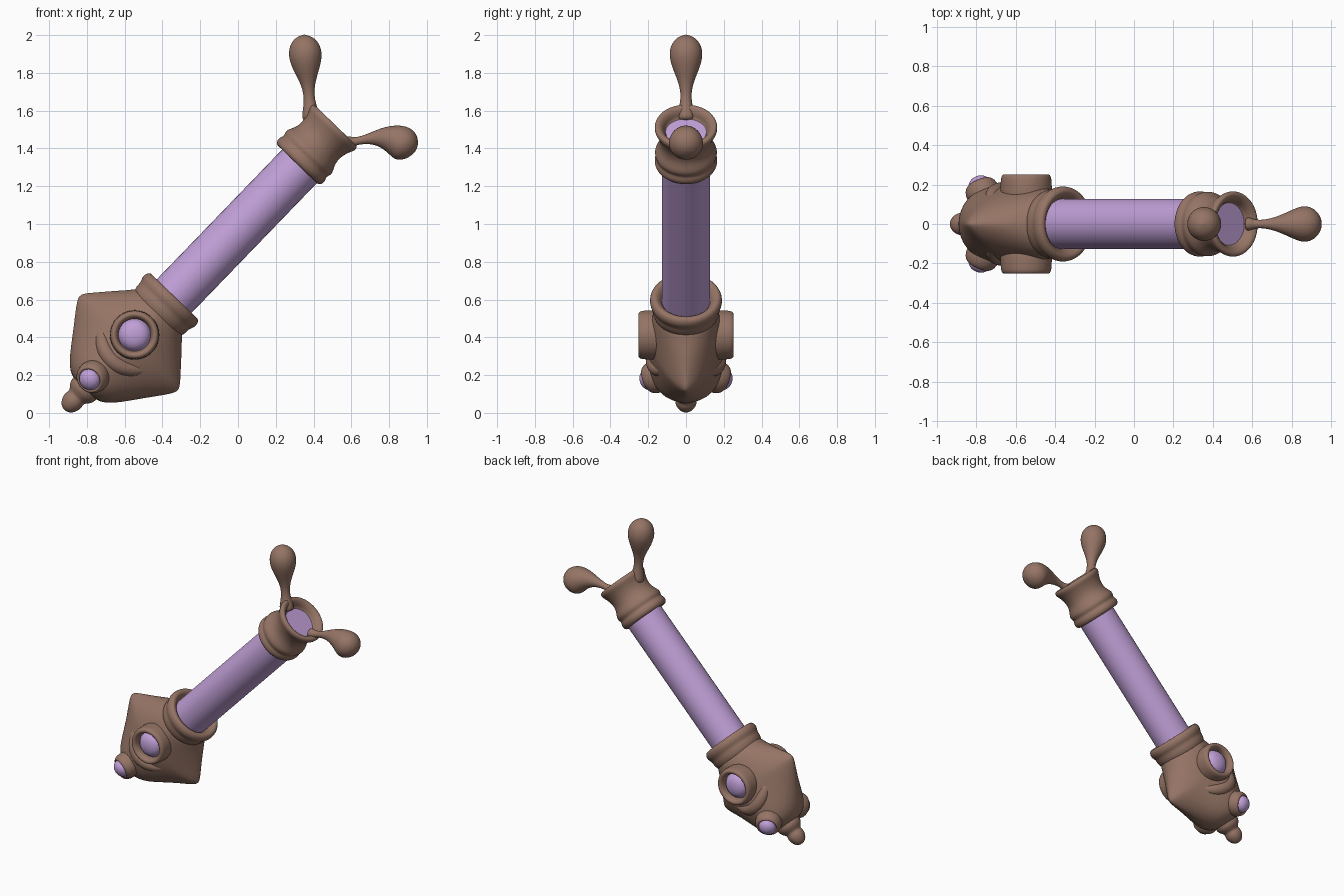
import bpy, bmesh, math
from mathutils import Matrix, Vector

cube = bpy.data.objects.get("Cube")
if cube:
    bpy.data.objects.remove(cube, do_unlink=True)


def make_material(name, rgb):
    m = bpy.data.materials.new(name)
    m.use_nodes = True
    m.diffuse_color = (*rgb, 1)
    m.node_tree.nodes["Principled BSDF"].inputs["Base Color"].default_value = (*rgb, 1)
    return m


BROWN = make_material("warm brown", (0.30, 0.175, 0.13))
LILAC = make_material("soft lilac", (0.53, 0.35, 0.68))

# Tilted frame: local z runs up the handle, local y stays sideways
FRAME = Matrix.Translation((-0.341, 0, 0.615)) @ Matrix.Rotation(math.radians(44), 4, "Y")


def skin(name, rings, mat, matrix, levels=2):
    """Bridge equal-sized rings into a closed smooth surface."""
    bm = bmesh.new()
    loops = [[bm.verts.new(p) for p in ring] for ring in rings]
    n = len(loops[0])
    for low, high in zip(loops, loops[1:]):
        for i in range(n):
            j = (i + 1) % n
            bm.faces.new((low[i], low[j], high[j], high[i]))
    bm.faces.new(loops[0][::-1])
    bm.faces.new(loops[-1])
    bmesh.ops.recalc_face_normals(bm, faces=bm.faces)
    for f in bm.faces:
        f.smooth = len(f.verts) == 4 or levels > 0
    mesh = bpy.data.meshes.new(name)
    bm.to_mesh(mesh)
    bm.free()
    mesh.materials.append(mat)
    obj = bpy.data.objects.new(name, mesh)
    obj.matrix_world = matrix
    bpy.context.collection.objects.link(obj)
    if levels:
        sub = obj.modifiers.new("smooth", "SUBSURF")
        sub.levels = sub.render_levels = levels
    return obj


def oval(a, b, z, power=2, n=32):
    """Superellipse ring; a low power gives pointed corners."""
    ring = []
    for i in range(n):
        t = math.tau * i / n
        c, s = math.cos(t), math.sin(t)
        ring.append((math.copysign(a * abs(c) ** (2 / power), c),
                     math.copysign(b * abs(s) ** (2 / power), s), z))
    return ring


def lathe(name, profile, mat, matrix=FRAME, levels=2):
    return skin(name, [oval(r, r, z) for r, z in profile], mat, matrix, levels)


def tapered_tube(name, path, mat, matrix=Matrix.Identity(4), n=16):
    """Round tube through (x, y, z, radius) points."""
    pts = [Vector(p[:3]) for p in path]
    rings = []
    for i, p in enumerate(pts):
        tangent = pts[min(i + 1, len(pts) - 1)] - pts[max(i - 1, 0)]
        q = tangent.to_track_quat("Z", "Y")
        rings.append([p + q @ Vector(v) for v in oval(path[i][3], path[i][3], 0, n=n)])
    return skin(name, rings, mat, matrix)


# Handle with a stepped core that shows inside the top cup
grip = lathe("grip", [(0.004, -0.06), (0.128, -0.06), (0.128, 1.0), (0.113, 1.0),
                      (0.113, 1.2), (0.004, 1.2)], LILAC, levels=0)
bpy.context.view_layer.objects.active = grip
grip.select_set(True)
bpy.ops.object.shade_smooth_by_angle()

# Top cup: double ring, waist and flared rim
lathe("top_cup", [(0.122, 0.965), (0.15, 0.955), (0.167, 0.975), (0.167, 1.0),
                  (0.155, 1.018), (0.167, 1.04), (0.162, 1.065), (0.141, 1.1),
                  (0.138, 1.15), (0.155, 1.2), (0.17, 1.225), (0.162, 1.252),
                  (0.135, 1.247), (0.115, 1.22), (0.11, 1.18)],
      BROWN, FRAME @ Matrix.Translation((-0.015, 0, 0)))

# Teardrop prongs on the rim
tapered_tube("upper_prong", [(x, 0, z, r) for x, z, r in [
    (0.39, 1.54, 0.06), (0.382, 1.61, 0.038), (0.376, 1.68, 0.026), (0.37, 1.75, 0.04),
    (0.362, 1.82, 0.072), (0.357, 1.89, 0.093), (0.352, 1.95, 0.082),
    (0.35, 1.99, 0.048), (0.35, 2.003, 0.005)]], BROWN)
tapered_tube("side_prong", [(x, 0, z, r) for x, z, r in [
    (0.56, 1.43, 0.045), (0.61, 1.435, 0.023), (0.65, 1.443, 0.02), (0.71, 1.455, 0.032),
    (0.77, 1.458, 0.058), (0.83, 1.446, 0.086), (0.875, 1.424, 0.097),
    (0.912, 1.402, 0.076), (0.933, 1.388, 0.04), (0.938, 1.384, 0.005)]], BROWN)

# Lower collar that holds the handle
lathe("lower_collar", [(0.122, -0.06), (0.132, -0.015), (0.165, 0.012), (0.19, -0.005),
                       (0.194, -0.04), (0.178, -0.065), (0.181, -0.09),
                       (0.172, -0.125), (0.15, -0.15)], BROWN)

# Pommel body: wide pointed corners front to back, rounder at both ends
sections = [(0.155, 0.155, -0.08, 2), (0.19, 0.175, -0.135, 1.8), (0.235, 0.185, -0.18, 1.6),
            (0.305, 0.195, -0.26, 1.45), (0.365, 0.2, -0.325, 1.35),
            (0.367, 0.2, -0.36, 1.35), (0.28, 0.2, -0.47, 1.5), (0.2, 0.19, -0.58, 1.8),
            (0.15, 0.155, -0.64, 2), (0.09, 0.09, -0.685, 2)]
skin("pommel_body", [oval(*s) for s in sections], BROWN, FRAME)

# Pommel tip: ring and ball
lathe("pommel_tip", [(0.08, -0.64), (0.086, -0.685), (0.077, -0.712), (0.053, -0.735),
                     (0.054, -0.748), (0.06, -0.775), (0.042, -0.815),
                     (0.02, -0.83), (0.004, -0.832)], BROWN)

# Details repeated on both sides
for side, label in ((-1, "right"), (1, "left")):
    outward = Matrix.Rotation(-side * math.pi / 2, 4, "X")
    eye = FRAME @ Matrix.Translation((-0.008, 0, -0.289)) @ outward
    lathe(label + "_large_eye_ring", [
        (0.135, 0.08), (0.131, 0.19), (0.129, 0.24), (0.116, 0.254), (0.1, 0.252),
        (0.088, 0.235), (0.086, 0.205), (0.08, 0.18)], BROWN, eye)
    lathe(label + "_large_eye", [
        (0.095, 0.17), (0.092, 0.207), (0.082, 0.207), (0.079, 0.22), (0.06, 0.24),
        (0.03, 0.25), (0.004, 0.252)], LILAC, eye)

    # Small eye angled toward the tip
    aim = Vector((-0.05, 0.85 * side, -0.5)).to_track_quat("Z", "Y").to_matrix().to_4x4()
    small = FRAME @ Matrix.Translation((-0.012, 0.15 * side, -0.595)) @ aim
    lathe(label + "_small_eye_socket", [
        (0.03, -0.085), (0.075, -0.05), (0.09, 0), (0.084, 0.045), (0.068, 0.066),
        (0.057, 0.06), (0.05, 0.03)], BROWN, small)
    lathe(label + "_small_eye", [
        (0.058, 0.02), (0.06, 0.055), (0.052, 0.08), (0.03, 0.097), (0.004, 0.102)],
        LILAC, small)

    # Soft fold curving under the large eye
    tapered_tube(label + "_eye_fold", [
        (x, y * side, z, r) for x, y, z, r in [
            (-0.2, 0.075, -0.33, 0.01), (-0.14, 0.125, -0.41, 0.035),
            (-0.07, 0.16, -0.46, 0.045), (0, 0.17, -0.475, 0.048),
            (0.07, 0.16, -0.46, 0.045), (0.14, 0.125, -0.41, 0.035),
            (0.2, 0.075, -0.33, 0.01)]], BROWN, FRAME)
